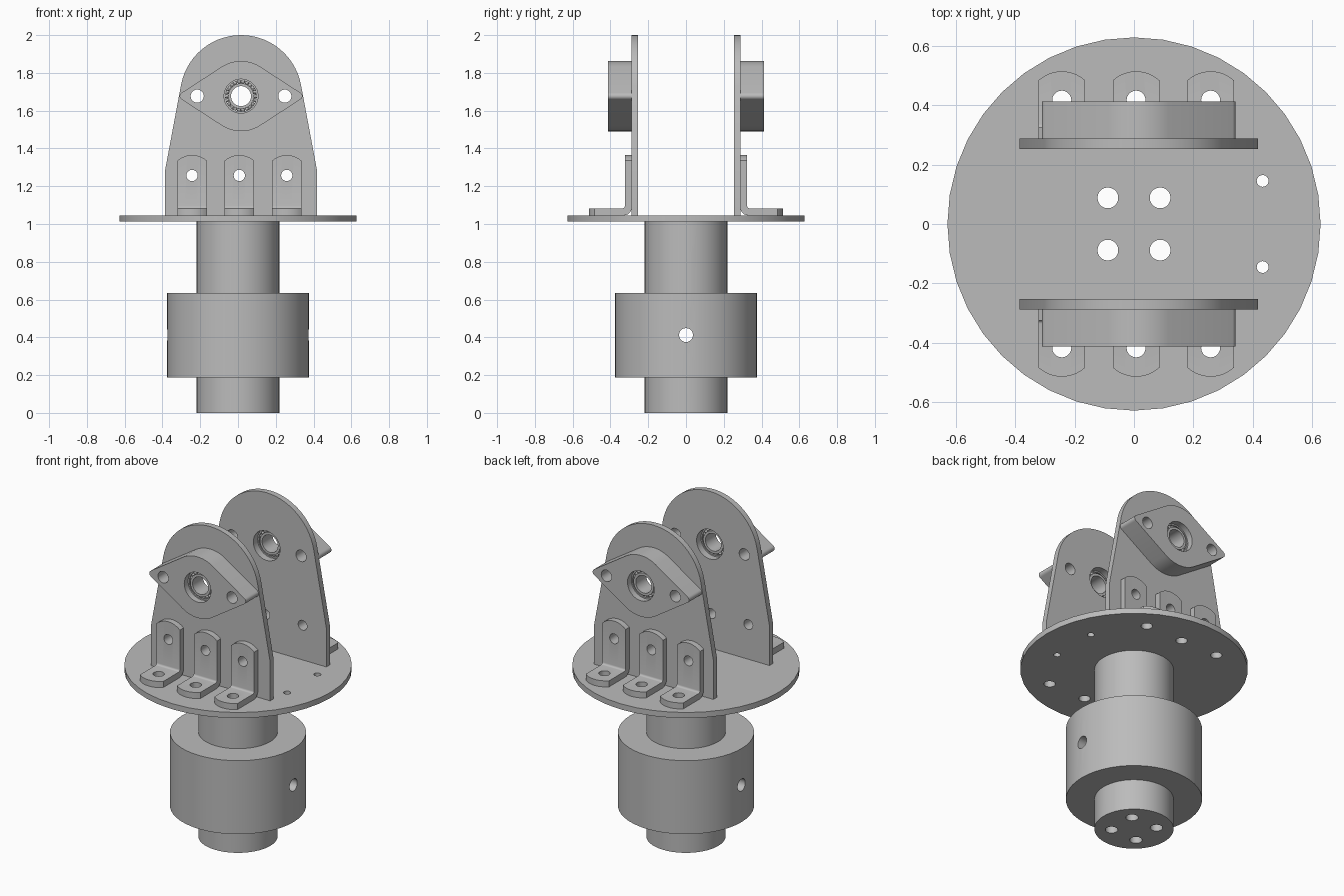
import bpy, bmesh, math
from mathutils import Matrix

if "Cube" in bpy.data.objects:
    bpy.data.objects.remove(bpy.data.objects["Cube"])

steel = bpy.data.materials.new("grey_steel")
steel.diffuse_color = (0.5, 0.5, 0.5, 1)
steel.use_nodes = True
steel.node_tree.nodes["Principled BSDF"].inputs["Base Color"].default_value = steel.diffuse_color
AXES = {'x': lambda u, v, t: (t, u, v),
        'y': lambda u, v, t: (u, t, v),
        'z': lambda u, v, t: (u, v, t)}


def arc(cx, cy, r, a0, a1, n):
    return [(cx + r * math.cos(math.radians(a0 + (a1 - a0) * i / n)),
             cy + r * math.sin(math.radians(a0 + (a1 - a0) * i / n))) for i in range(n + 1)]


def circle(cx, cy, r, n=32):
    return arc(cx, cy, r, 0, 360, n)[:-1]


def loft(bm, sections):
    """Closed solid through matching cross-sections."""
    rows = [[bm.verts.new(p) for p in s] for s in sections]
    n = len(rows[0])
    for a, b in zip(rows, rows[1:]):
        for i in range(n):
            j = (i + 1) % n
            bm.faces.new((a[i], a[j], b[j], b[i]))
    bm.faces.new(rows[0][::-1])
    bm.faces.new(rows[-1])


def finish(name, bm):
    bmesh.ops.recalc_face_normals(bm, faces=bm.faces)
    me = bpy.data.meshes.new(name)
    bm.to_mesh(me)
    bm.free()
    me.materials.append(steel)
    ob = bpy.data.objects.new(name, me)
    bpy.context.collection.objects.link(ob)
    return ob


def prisms(name, axis, outlines, a, b):
    bm = bmesh.new()
    for pts in outlines:
        loft(bm, [[AXES[axis](u, v, t) for u, v in pts] for t in (a, b)])
    return finish(name, bm)


def drill(ob, axis, holes, a, b):
    cutter = prisms("cutter", axis, [circle(*h) for h in holes], a, b)
    cutter.hide_render = True
    mod = ob.modifiers.new("holes", 'BOOLEAN')
    mod.operation, mod.solver, mod.object = 'DIFFERENCE', 'EXACT', cutter
    dg = bpy.context.evaluated_depsgraph_get()
    me = bpy.data.meshes.new_from_object(ob.evaluated_get(dg))
    ob.modifiers.clear()
    ob.data = me
    bpy.data.objects.remove(cutter)
    return ob


def mirror_back(ob):
    me = ob.data.copy()
    me.transform(Matrix.Scale(-1, 4, (0, 1, 0)))
    me.flip_normals()
    back = bpy.data.objects.new(ob.name.replace("front", "back"), me)
    bpy.context.collection.objects.link(back)


CX, CZ = 0.016, 1.677                     # bearing centre
BX = (-0.243, 0.007, 0.258)               # bracket positions
core = [(x, y, 0.035, 20) for x in (-0.088, 0.088) for y in (-0.088, 0.088)]
bolts = [(CX - 0.232, CZ, 0.035, 20), (CX + 0.232, CZ, 0.035, 20)]

# shaft and collar with cross hole
shaft = prisms("shaft", 'z', [circle(0, 0, 0.219, 48)], 0, 1.012)
drill(shaft, 'z', core, -0.1, 1.2)
drill(shaft, 'x', [(0, 0.412, 0.037, 20)], -1, 1)
collar = prisms("collar", 'z', [circle(0, 0, 0.376, 48)], 0.187, 0.635)
drill(collar, 'z', [(0, 0, 0.219, 48)], 0, 1)
drill(collar, 'x', [(0, 0.412, 0.037, 20)], -1, 1)

# round base plate
disc = prisms("base_disc", 'z', [circle(0, 0, 0.628, 40)], 1.012, 1.046)
drill(disc, 'z', core + [(0.433, y, 0.02, 16) for y in (-0.145, 0.145)]
      + [(x, y, 0.032, 20) for x in BX for y in (-0.417, 0.417)], 0.9, 1.2)

# upright plate
outline = [(CX - 0.402, 1.046), (CX + 0.402, 1.046), (CX + 0.402, 1.285)]
outline += arc(CX, CZ, 0.323, 10.3, 169.7, 28) + [(CX - 0.402, 1.285)]
plate = prisms("front_plate", 'y', [outline], -0.288, -0.253)
drill(plate, 'y', bolts + [(CX, CZ, 0.09, 32)] + [(x, 1.257, 0.03, 20) for x in BX], -0.6, -0.1)

# diamond bearing flange
tip, R, r = 0.305, 0.186, 0.02
k = math.degrees(math.acos((R - r) / tip))
rhomb = arc(CX + tip, CZ, r, -k, k, 6) + arc(CX, CZ, R, k, 180 - k, 16)
rhomb += arc(CX - tip, CZ, r, 180 - k, 180 + k, 6) + arc(CX, CZ, R, 180 + k, 360 - k, 16)
flange = prisms("front_bearing_flange", 'y', [rhomb], -0.412, -0.288)
drill(flange, 'y', bolts + [(CX, CZ, 0.09, 32)], -0.6, -0.1)

# bearing races and balls
outer = prisms("front_outer_race", 'y', [circle(CX, CZ, 0.09)], -0.375, -0.295)
drill(outer, 'y', [(CX, CZ, 0.082, 32)], -0.6, -0.1)
inner = prisms("front_inner_race", 'y', [circle(CX, CZ, 0.068)], -0.385, -0.285)
drill(inner, 'y', [(CX, CZ, 0.053, 32)], -0.6, -0.1)
bm = bmesh.new()
for row in (-0.36, -0.335, -0.31):
    for u, v in circle(CX, CZ, 0.075, 22):
        bmesh.ops.create_uvsphere(bm, u_segments=10, v_segments=6, radius=0.011,
                                  matrix=Matrix.Translation((u, row, v)))
balls = finish("front_bearing_balls", bm)

front = [plate, flange, outer, inner, balls]

# angle brackets with bowed ends
for i, x in enumerate(BX):
    sections = []
    for s in range(13):
        dx = -0.078 + 0.156 * s / 12
        e = 0.116 - math.sqrt(0.116 ** 2 - dx ** 2)
        prof = [(-0.514 + e, 1.046)] + arc(-0.328, 1.086, 0.04, -90, 0, 6)
        prof += [(-0.288, 1.365 - e), (-0.324, 1.365 - e)]
        prof += arc(-0.336, 1.095, 0.012, 0, -90, 4) + [(-0.514 + e, 1.083)]
        sections.append([(x + dx, y, z) for y, z in prof])
    bm = bmesh.new()
    loft(bm, sections)
    bracket = finish(f"front_bracket_{i + 1}", bm)
    drill(bracket, 'y', [(x, 1.257, 0.03, 20)], -0.6, -0.1)
    drill(bracket, 'z', [(x, -0.417, 0.032, 20)], 0.9, 1.2)
    front.append(bracket)

for ob in front:
    mirror_back(ob)

# smooth curved walls, keep edges sharp
for ob in bpy.context.scene.objects:
    ob.select_set(True)
    bpy.context.view_layer.objects.active = ob
bpy.ops.object.shade_smooth_by_angle(angle=math.radians(30))
